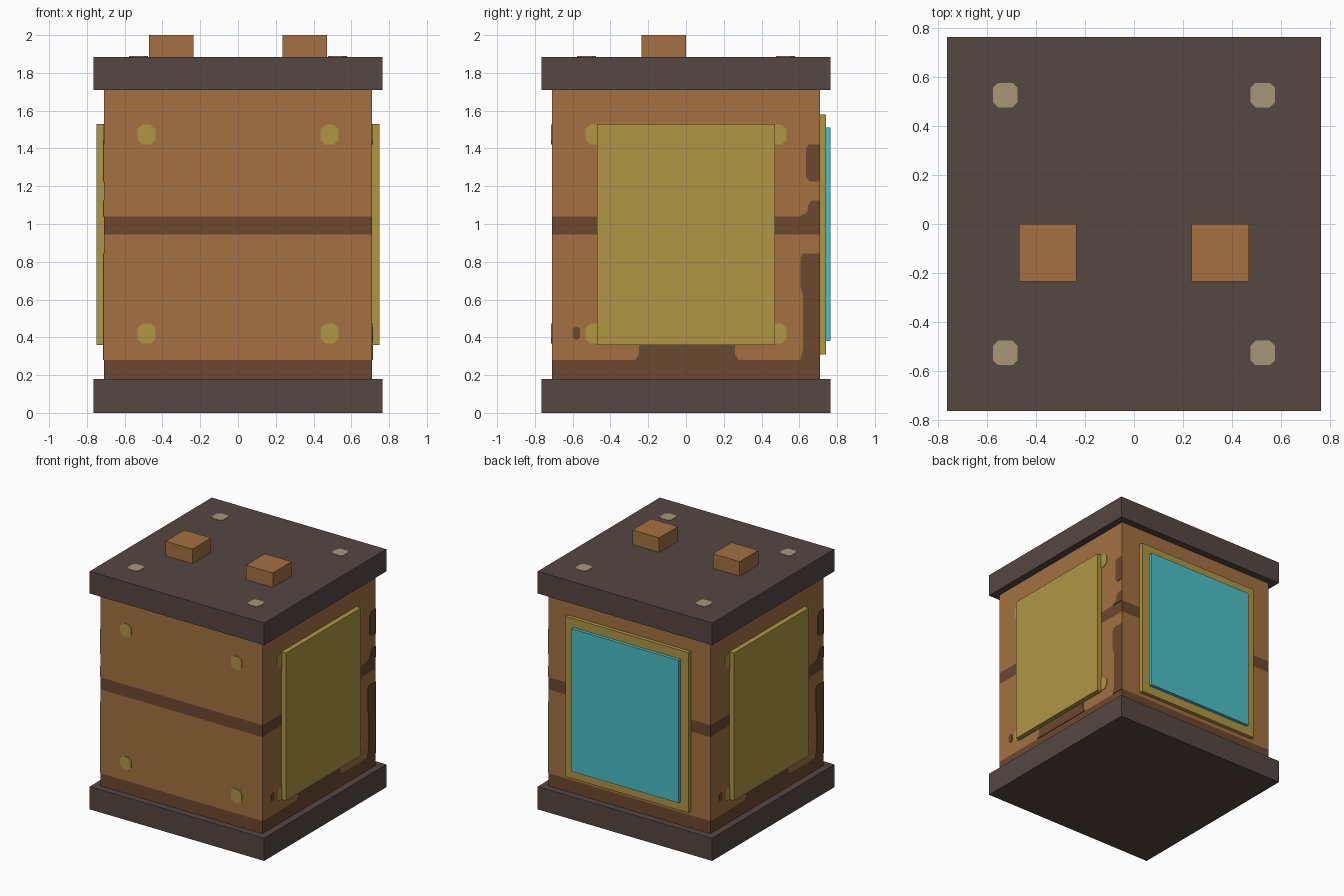
import bpy
import bmesh
from math import radians
from mathutils import Matrix

cube = bpy.data.objects.get("Cube")
if cube:
    bpy.data.objects.remove(cube, do_unlink=True)


def material(name, hex_code):
    channels = [int(hex_code[i:i + 2], 16) / 255 for i in (0, 2, 4)]
    linear = [c / 12.92 if c < 0.04 else ((c + 0.055) / 1.055) ** 2.4 for c in channels]
    mat = bpy.data.materials.new(name)
    mat.use_nodes = True
    mat.diffuse_color = (*linear, 1)
    mat.node_tree.nodes["Principled BSDF"].inputs["Base Color"].default_value = (*linear, 1)
    return mat


WOOD = material("wood brown", "A37141")
DARK_WOOD = material("dark wood", "6C482E")
SLAB = material("dark slab", "554742")
BRASS = material("brass yellow", "B09645")
GLASS = material("cyan panel", "4CC1C8")
STUD = material("beige stud", "A99679")

HALF = 0.71          # half width of the body
SKIN = 0.004         # thickness of painted marks
FRONT, LEFT, BACK, RIGHT = 0, 90, 180, 270


def finish(name, bm, *mats):
    bmesh.ops.recalc_face_normals(bm, faces=bm.faces)
    mesh = bpy.data.meshes.new(name)
    bm.to_mesh(mesh)
    bm.free()
    for mat in mats:
        mesh.materials.append(mat)
    obj = bpy.data.objects.new(name, mesh)
    bpy.context.collection.objects.link(obj)
    return obj


def box_mesh(lo, hi):
    bm = bmesh.new()
    bmesh.ops.create_cube(bm, size=1)
    for v in bm.verts:
        v.co = [(a + b) / 2 + c * (b - a) for a, b, c in zip(lo, hi, v.co)]
    return bm


def box(name, lo, hi, mat):
    return finish(name, box_mesh(lo, hi), mat)


def prism(name, outline, depth, matrix, mat):
    """Flat outline in local xy, extruded along local z and then placed."""
    bm = bmesh.new()
    face = bm.faces.new([bm.verts.new((x, y, 0)) for x, y in outline])
    new = bmesh.ops.extrude_face_region(bm, geom=[face])["geom"]
    bmesh.ops.translate(bm, vec=(0, 0, depth),
                        verts=[v for v in new if isinstance(v, bmesh.types.BMVert)])
    bm.transform(matrix)
    return finish(name, bm, mat)


def on_side(angle, distance=HALF):
    """Local x runs along the wall, local y up, local z outward."""
    return (Matrix.Rotation(radians(angle), 4, "Z")
            @ Matrix.Translation((0, -distance, 0))
            @ Matrix.Rotation(radians(90), 4, "X"))


def clipped(u, v, w, h, cut):
    """Rectangle with clipped corners around (u, v)."""
    a, b = w / 2, h / 2
    corners = [(cut - a, -b), (a - cut, -b), (a, cut - b), (a, b - cut),
               (a - cut, b), (cut - a, b), (-a, b - cut), (-a, cut - b)]
    return [(u + x, v + y) for x, y in corners]


def rect(u0, v0, u1, v1):
    return [(u0, v0), (u1, v0), (u1, v1), (u0, v1)]


# Base and lid slabs
EDGE = 0.765
box("base_slab", (-EDGE, -EDGE, 0), (EDGE, EDGE, 0.18), SLAB)
box("lid_slab", (-EDGE, -EDGE, 1.71), (EDGE, EDGE, 1.885), SLAB)

# Body, cut by height into light boards and dark bands
bm = box_mesh((-HALF, -HALF, 0.18), (HALF, HALF, 1.71))
for z in (0.28, 0.945, 1.04):
    bmesh.ops.bisect_plane(bm, geom=bm.verts[:] + bm.edges[:] + bm.faces[:],
                           plane_co=(0, 0, z), plane_no=(0, 0, 1))
for f in bm.faces:
    z = f.calc_center_median().z
    f.material_index = int(z < 0.28 or 0.945 < z < 1.04)
finish("body", bm, WOOD, DARK_WOOD)

# Blocks and studs on the lid
for side, sx in (("left", 1), ("right", -1)):
    x0, x1 = sorted((sx * 0.235, sx * 0.47))
    box(f"{side}_lid_block", (x0, -0.235, 1.885), (x1, 0, 2), WOOD)
    for end, sy in (("front", -1), ("back", 1)):
        prism(f"{side}_{end}_lid_stud", clipped(sx * 0.526, sy * 0.527, 0.1, 0.1, 0.02),
              SKIN, Matrix.Translation((0, 0, 1.885)), STUD)

# Corner bolts on the front and both flanks
for side, angle in (("front", FRONT), ("left", LEFT), ("right", RIGHT)):
    for u in (-0.485, 0.485):
        for z in (0.42, 1.473):
            prism(f"{side}_bolt", clipped(u, z, 0.095, 0.105, 0.025),
                  SKIN, on_side(angle), BRASS)

# Flank plates with the worn dark patches around them
worn_edge = [(0.605, 0.28), (HALF, 0.28), (HALF, 0.845), (0.62, 0.845), (0.605, 0.82),
             (0.605, 0.67), (0.62, 0.62), (0.62, 0.34)]
worn_stripe = [(0.6, 1.04), (HALF, 1.04), (HALF, 1.125), (0.665, 1.125),
               (0.645, 1.1), (0.645, 1.07), (0.63, 1.055)]
worn_top = [(0.655, 1.225), (HALF, 1.225), (HALF, 1.42), (0.65, 1.42),
            (0.635, 1.4), (0.635, 1.25)]
worn_foot = [(-0.27, 0.28), (0.28, 0.28), (0.26, 0.31), (0.26, 0.38),
             (-0.25, 0.38), (-0.25, 0.31)]
for side, angle in (("left", LEFT), ("right", RIGHT)):
    prism(f"{side}_plate", rect(-0.47, 0.36, 0.47, 1.53), 0.04, on_side(angle), BRASS)
    patches = {"edge": worn_edge, "stripe": worn_stripe, "top": worn_top, "foot": worn_foot,
               "spot": clipped(-0.58, 0.422, 0.04, 0.065, 0.012)}
    for part, outline in patches.items():
        prism(f"{side}_worn_{part}", outline, SKIN, on_side(angle), DARK_WOOD)

# Framed panel on the back
prism("back_frame", rect(-0.54, 0.31, 0.54, 1.58), 0.03, on_side(BACK), BRASS)
prism("back_panel", rect(-0.47, 0.38, 0.47, 1.51), 0.025, on_side(BACK, HALF + 0.03), GLASS)
